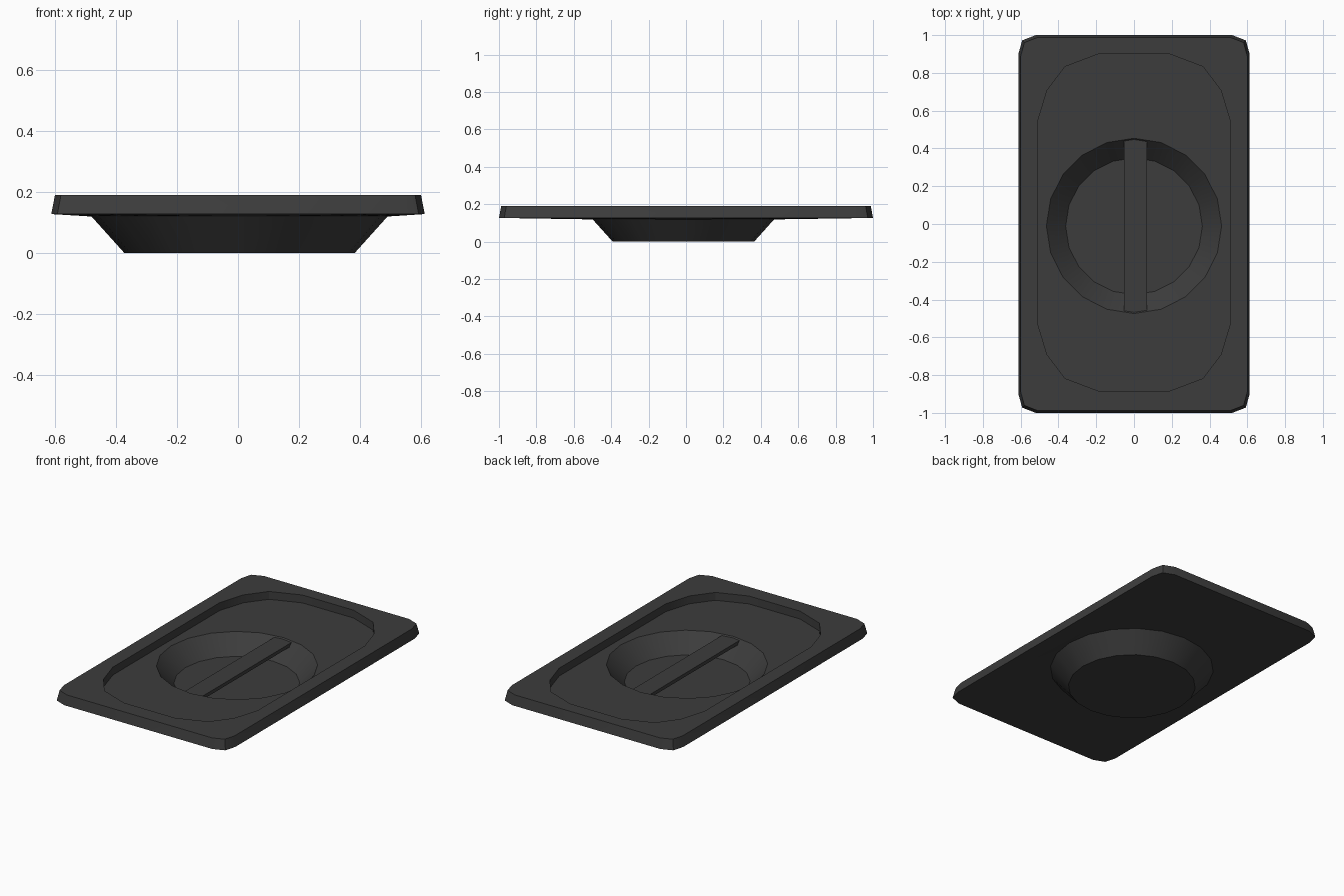
import bpy, bmesh
from math import sin, cos, radians, tau
from mathutils import Vector

default = bpy.data.objects.get("Cube")
if default:
    bpy.data.objects.remove(default, do_unlink=True)

plastic = bpy.data.materials.new("dark grey plastic")
plastic.use_nodes = True
GREY = (0.046, 0.046, 0.046, 1)
plastic.diffuse_color = GREY
plastic.node_tree.nodes["Principled BSDF"].inputs["Base Color"].default_value = GREY


def finish(bm, name):
    """Turn the bmesh into a shaded object with the shared material."""
    bmesh.ops.recalc_face_normals(bm, faces=bm.faces)
    mesh = bpy.data.meshes.new(name)
    bm.to_mesh(mesh)
    bm.free()
    mesh.materials.append(plastic)
    obj = bpy.data.objects.new(name, mesh)
    bpy.context.collection.objects.link(obj)
    bpy.ops.object.select_all(action='DESELECT')
    obj.select_set(True)
    bpy.context.view_layer.objects.active = obj
    bpy.ops.object.shade_smooth_by_angle(angle=radians(30))
    return obj


def mirrored(quarter):
    """Full outline from the corner points of one quadrant (right side to back)."""
    flip = quarter[::-1]
    return (quarter + [(-x, y) for x, y in flip]
            + [(-x, -y) for x, y in quarter] + [(x, -y) for x, y in flip])


def circle(radius, sides=20):
    return [(radius * cos(tau * i / sides), radius * sin(tau * i / sides))
            for i in range(sides)]


def ring(bm, outline, z, dx=0.0, dy=0.0):
    """Closed loop of edges at height z."""
    verts = [bm.verts.new((x + dx, y + dy, z)) for x, y in outline]
    edges = [bm.edges.new((a, b)) for a, b in zip(verts, verts[1:] + verts[:1])]
    return verts, edges


def wall(bm, low, high):
    """Strip of quads between two rings with equal point counts."""
    a, b = low[0], high[0]
    for i in range(len(a)):
        j = (i + 1) % len(a)
        bm.faces.new((a[i], a[j], b[j], b[i]))


def deck(bm, outer, inner):
    """Flat surface between an outline and the hole inside it."""
    bmesh.ops.triangle_fill(bm, use_beauty=True, edges=outer[1] + inner[1],
                            normal=Vector((0, 0, 1)))


# Lid: flared rim, recessed panel and round finger bowl
rim = mirrored([(0.612, 0.90), (0.592, 0.972), (0.52, 1.0)])
panel = mirrored([(0.51, 0.535), (0.46, 0.70), (0.365, 0.825), (0.18, 0.895)])

bm = bmesh.new()
rim_low = ring(bm, rim, 0.127)
rim_top = ring(bm, [(x * 0.98, y * 0.988) for x, y in rim], 0.19)
panel_top = ring(bm, panel, 0.19, dy=0.008)
panel_floor = ring(bm, panel, 0.14, dy=0.008)
bowl_rim = ring(bm, circle(0.464), 0.14, dy=-0.01)
bowl_floor = ring(bm, circle(0.362), 0.03, dy=-0.012)
under_rim = ring(bm, circle(0.485), 0.119, 0.005, -0.014)
under_floor = ring(bm, circle(0.378), 0.0, 0.005, -0.014)

wall(bm, rim_low, rim_top)
deck(bm, rim_top, panel_top)
wall(bm, panel_floor, panel_top)
deck(bm, panel_floor, bowl_rim)
wall(bm, bowl_floor, bowl_rim)
bm.faces.new(bowl_floor[0])
deck(bm, rim_low, under_rim)
wall(bm, under_floor, under_rim)
bm.faces.new(under_floor[0])
finish(bm, "lid_plate")

# Grip bar across the bowl
bm = bmesh.new()
bmesh.ops.create_cube(bm, size=1)
bmesh.ops.scale(bm, vec=(0.122, 0.92, 0.022), verts=bm.verts)
bmesh.ops.translate(bm, vec=(0.008, -0.01, 0.122), verts=bm.verts)
finish(bm, "grip_bar")
